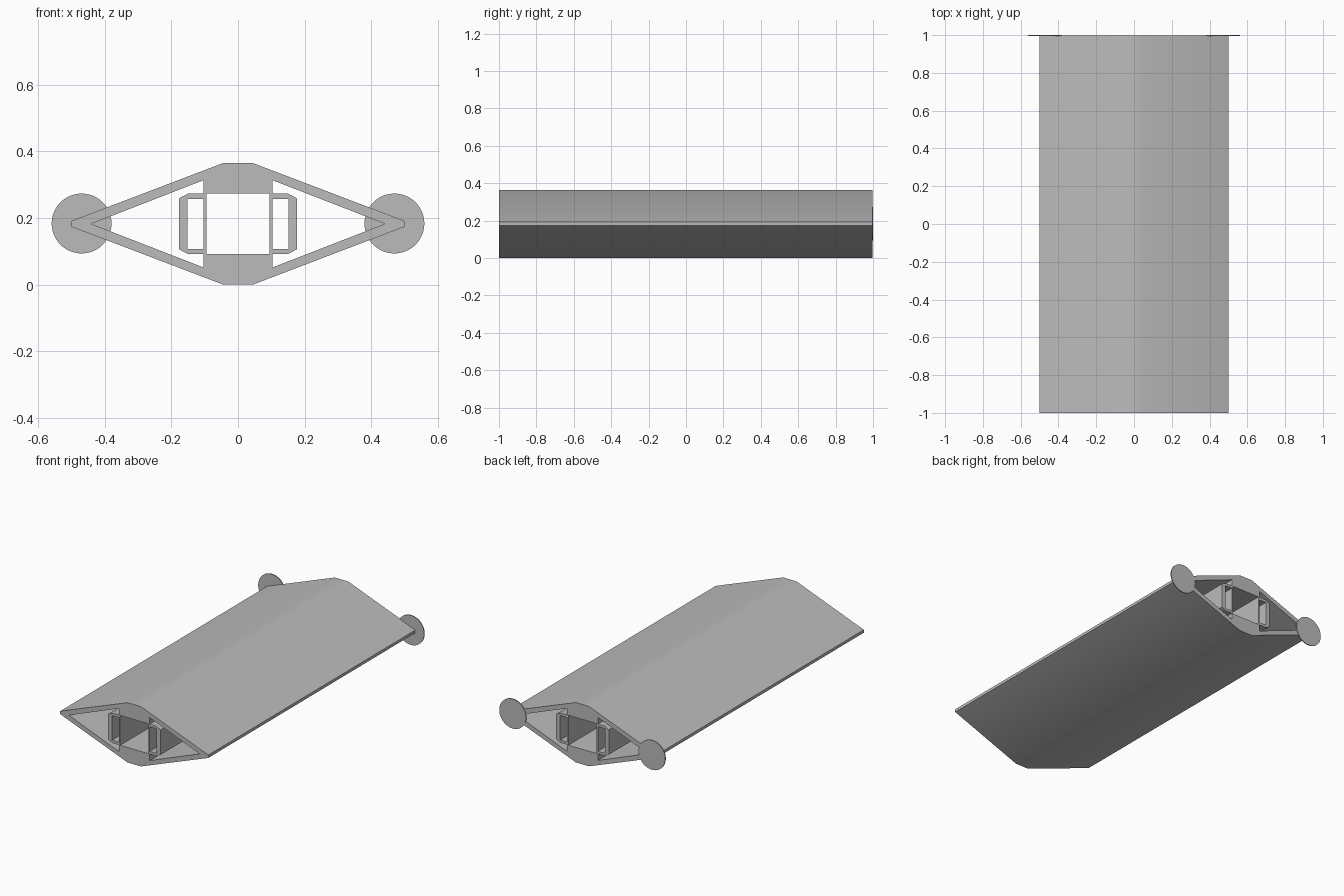
import bpy
import bmesh
import math
from mathutils import Vector

cube = bpy.data.objects.get("Cube")
if cube:
    bpy.data.objects.remove(cube)

MID = 0.1825          # height of the horizontal symmetry plane
FRONT, BACK = -1.0, 0.998

grey = bpy.data.materials.new("plain grey")
grey.use_nodes = True
colour = (0.5, 0.5, 0.5, 1)
grey.diffuse_color = colour
grey.node_tree.nodes["Principled BSDF"].inputs["Base Color"].default_value = colour


def closed(upper):
    """Close an upper half outline with its reflection below the mid plane."""
    lower = [(x, -h) for x, h in reversed(upper) if h > 0]
    return upper + lower


def flip_x(loop):
    return [(-x, h) for x, h in loop]


def extrude_section(name, loops):
    """Fill a section that has holes and extrude it along y."""
    bm = bmesh.new()
    edges = []
    for loop in loops:
        verts = [bm.verts.new((x, FRONT, MID + h)) for x, h in loop]
        for a, b in zip(verts, verts[1:] + verts[:1]):
            edges.append(bm.edges.new((a, b)))
    bmesh.ops.triangle_fill(bm, use_beauty=True, use_dissolve=False,
                            edges=edges, normal=Vector((0, -1, 0)))
    ret = bmesh.ops.extrude_face_region(bm, geom=bm.faces[:], use_keep_orig=True)
    moved = [g for g in ret["geom"] if isinstance(g, bmesh.types.BMVert)]
    bmesh.ops.translate(bm, verts=moved, vec=(0, BACK - FRONT, 0))
    bmesh.ops.recalc_face_normals(bm, faces=bm.faces[:])
    mesh = bpy.data.meshes.new(name)
    bm.to_mesh(mesh)
    bm.free()
    obj = bpy.data.objects.new(name, mesh)
    bpy.context.collection.objects.link(obj)
    return obj


def finish(obj):
    obj.data.materials.append(grey)
    bpy.ops.object.select_all(action='DESELECT')
    obj.select_set(True)
    bpy.context.view_layer.objects.active = obj
    bpy.ops.object.shade_smooth_by_angle(angle=math.radians(30))


# Hollow beam: outer skin, central duct, two side boxes and two wing voids
skin = closed([(-0.5, 0.009), (-0.045, 0.1825), (0.045, 0.1825), (0.5, 0.009)])
duct = closed([(-0.095, 0.091), (0.095, 0.091)])
box_hole = closed([(0.104, 0.075), (0.151, 0.075)])
wing_void = closed([(0.178, 0.076), (0.150, 0.091), (0.104, 0.091),
                    (0.104, 0.131), (0.441, 0)])
beam = extrude_section("hollow_beam", [skin, duct, box_hole, flip_x(box_hole),
                                       wing_void, flip_x(wing_void)])
finish(beam)

# Thin round pads on the back corners
for side, sign in (("left", 1), ("right", -1)):
    bpy.ops.mesh.primitive_cylinder_add(
        vertices=48, radius=0.09, depth=0.006,
        location=(sign * 0.47, 0.997, MID + 0.001),
        rotation=(math.pi / 2, 0, 0))
    pad = bpy.context.object
    pad.name = side + "_corner_pad"
    finish(pad)
